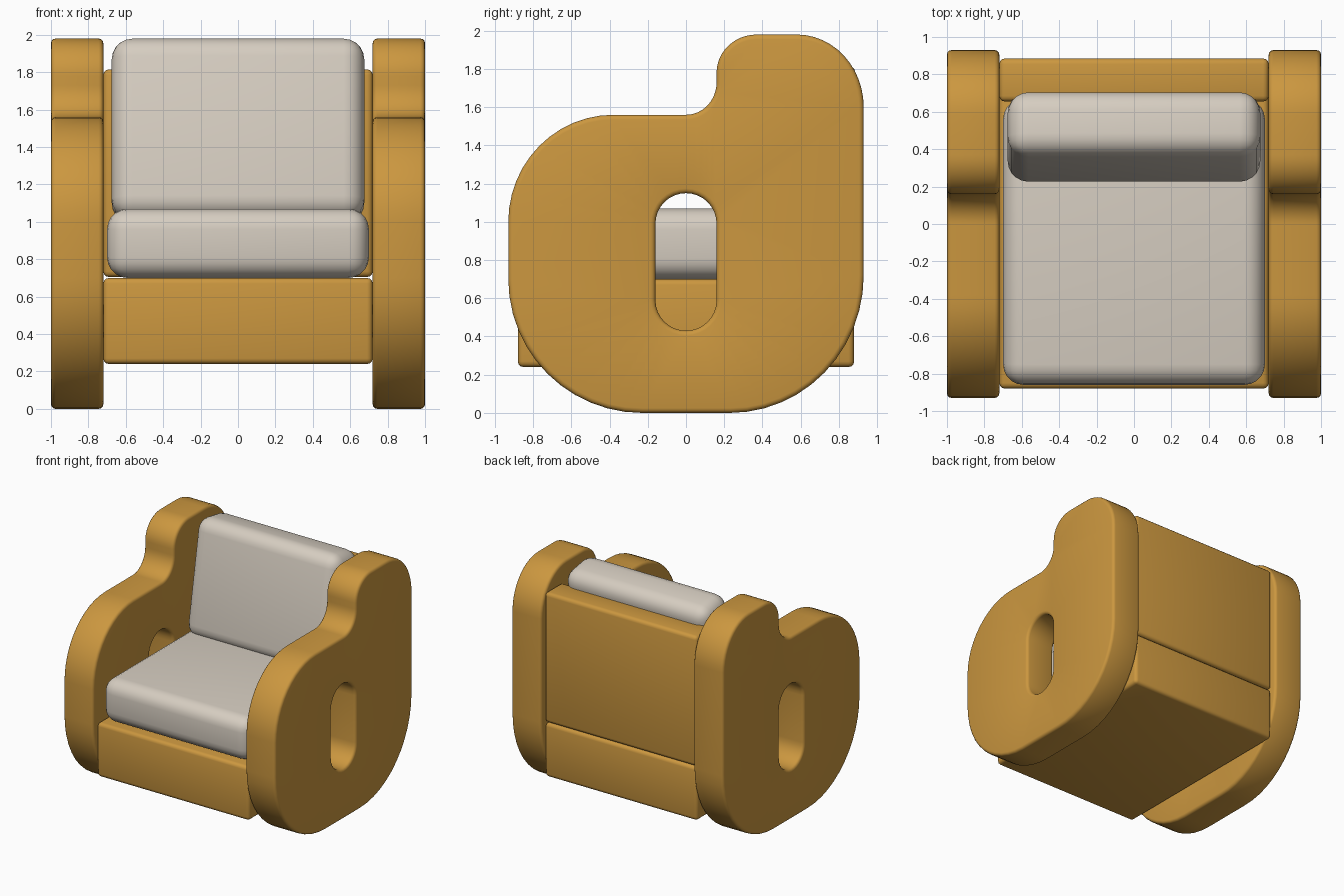
import bpy, bmesh, math
from mathutils import Vector

cube = bpy.data.objects.get("Cube")
if cube:
    bpy.data.objects.remove(cube, do_unlink=True)


def make_material(name, colour):
    mat = bpy.data.materials.new(name)
    mat.use_nodes = True
    mat.diffuse_color = (*colour, 1)
    mat.node_tree.nodes["Principled BSDF"].inputs["Base Color"].default_value = (*colour, 1)
    return mat


wood = make_material("honey wood", (0.60, 0.31, 0.05))
fabric = make_material("warm grey fabric", (0.67, 0.61, 0.53))


def finish(name, bm, mat):
    bmesh.ops.recalc_face_normals(bm, faces=bm.faces)
    mesh = bpy.data.meshes.new(name)
    bm.to_mesh(mesh)
    bm.free()
    mesh.materials.append(mat)
    obj = bpy.data.objects.new(name, mesh)
    bpy.context.collection.objects.link(obj)
    bpy.ops.object.select_all(action='DESELECT')
    obj.select_set(True)
    bpy.context.view_layer.objects.active = obj
    bpy.ops.object.shade_smooth_by_angle(angle=math.radians(35))
    return obj


def rounded_box(name, size, centre, radius, segments, mat, tilt=0):
    bm = bmesh.new()
    bmesh.ops.create_cube(bm, size=1)
    bmesh.ops.scale(bm, vec=size, verts=bm.verts)
    bmesh.ops.bevel(bm, geom=bm.edges[:], offset=radius, segments=segments,
                    profile=0.5, affect='EDGES')
    obj = finish(name, bm, mat)
    obj.location = centre
    obj.rotation_euler.x = math.radians(tilt)
    return obj


def arc_path(arcs, steps):
    # Joined elliptical arcs: centre y, centre z, radii, start and end angle
    points = []
    for cy, cz, ry, rz, start, end in arcs:
        for i in range(steps + 1):
            a = math.radians(start + (end - start) * i / steps)
            points.append(Vector((cy + ry * math.cos(a), cz + rz * math.sin(a))))
    return points


def inset_path(points, amount):
    result = []
    for i, p in enumerate(points):
        t = (points[(i + 1) % len(points)] - points[i - 1]).normalized()
        result.append(p + Vector((-t.y, t.x)) * amount)
    return result


def side_panel(name, centre_x):
    outline = arc_path([
        (0.23, 0.72, 0.70, 0.72, -90, 0),      # rear rocker curve
        (0.58, 1.60, 0.35, 0.38, 0, 90),       # rear shoulder
        (0.37, 1.78, 0.21, 0.20, 90, 180),     # front shoulder
        (0.00, 1.73, 0.16, 0.17, 0, -90),      # hollow above the arm
        (-0.38, 1.00, 0.55, 0.56, 90, 180),    # arm front
        (-0.23, 0.70, 0.70, 0.70, 180, 270),   # front rocker curve
    ], 12)
    slot = arc_path([(0, 0.99, 0.16, 0.16, 0, 180), (0, 0.59, 0.16, 0.16, 180, 360)], 16)
    half, r = 0.14, 0.025
    angles = [math.radians(a) for a in (0, 30, 60, 90)]
    section = [(-half + r * (1 - math.sin(a)), r * (1 - math.cos(a))) for a in reversed(angles)]
    section = section[::-1]
    section += [(-x, d) for x, d in reversed(section)]
    section.sort()
    bm = bmesh.new()
    caps = ([], [])
    for path, sign in ((outline, 1), (slot, -1)):
        rings = []
        for x, _ in section:
            depth = r - math.sqrt(max(0, r * r - max(0, abs(x) - (half - r)) ** 2))
            rings.append([bm.verts.new((x, p.x, p.y)) for p in inset_path(path, sign * depth)])
        n = len(path)
        for a, b in zip(rings, rings[1:]):
            for i in range(n):
                j = (i + 1) % n
                bm.faces.new((a[i], a[j], b[j], b[i]))
        for cap, ring in zip(caps, (rings[0], rings[-1])):
            cap.extend(bm.edges.get((ring[i], ring[(i + 1) % n])) for i in range(n))
    # Flat cheeks with the slot left open
    for cap in caps:
        bmesh.ops.triangle_fill(bm, edges=cap, use_beauty=True, use_dissolve=False)
    finish(name, bm, wood).location.x = centre_x


# Wooden frame
side_panel("left_side_panel", 0.86)
side_panel("right_side_panel", -0.86)
rounded_box("seat_base", (1.44, 1.76, 0.46), (0, 0, 0.47), 0.03, 3, wood)
rounded_box("back_board", (1.44, 0.23, 1.11), (0, 0.77, 1.26), 0.03, 3, wood)

# Cushions
rounded_box("seat_cushion", (1.40, 1.53, 0.37), (0, -0.095, 0.885), 0.11, 5, fabric)
rounded_box("back_cushion", (1.35, 0.35, 0.98), (0, 0.465, 1.485), 0.11, 5, fabric, -10)
